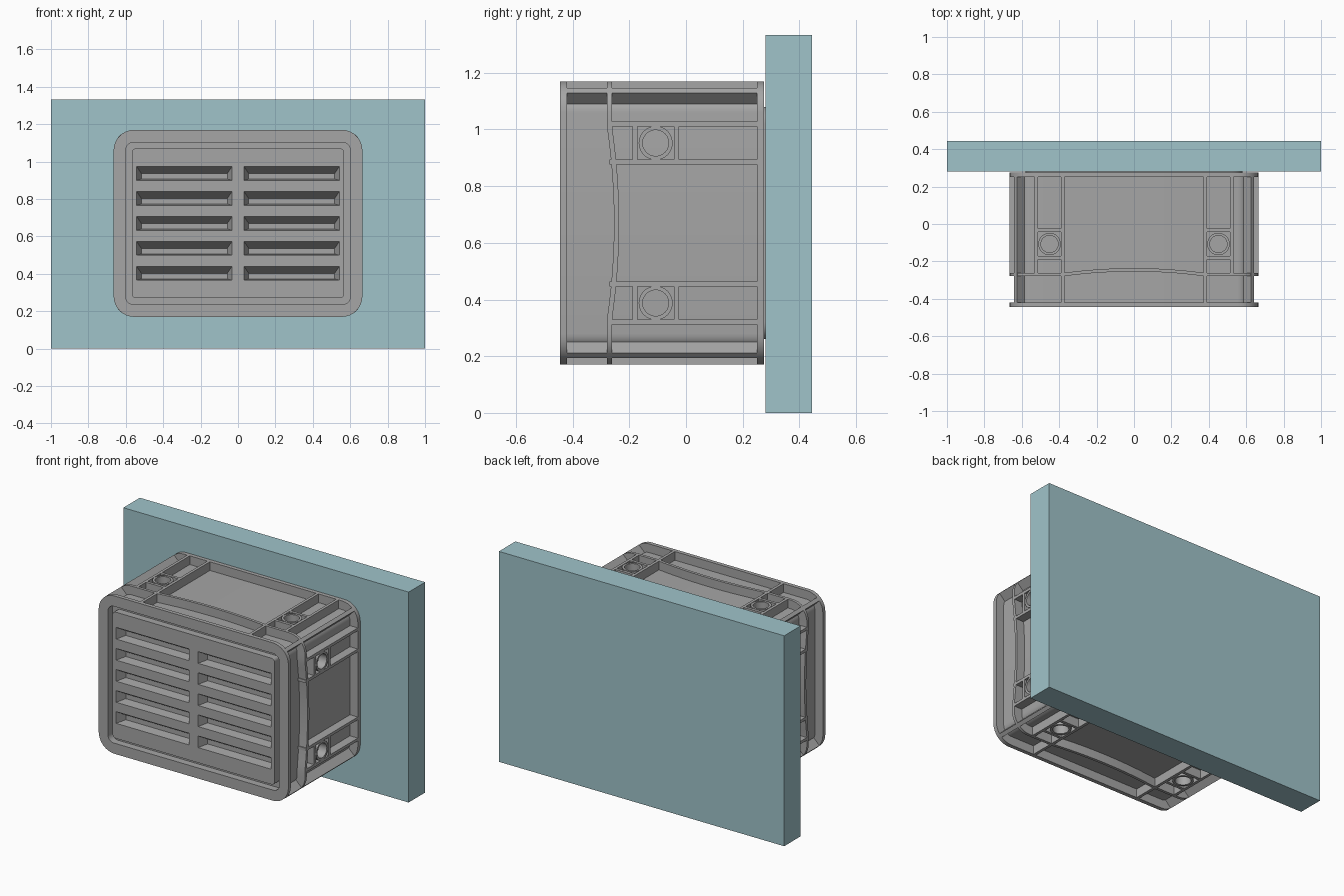
import bpy, bmesh
from math import cos, sin, pi, radians
from mathutils import Matrix, Vector

cube = bpy.data.objects.get("Cube")
if cube:
    bpy.data.objects.remove(cube, do_unlink=True)

MID = 0.67                # height of the housing centre
HX, HZ, R = 0.665, 0.5, 0.11
DEPTH = 0.055             # pocket depth
FRONT, BACK = -0.42, 0.25  # inner faces of the end flanges
RING = -0.27


def material(name, rgb):
    m = bpy.data.materials.new(name)
    m.use_nodes = True
    m.diffuse_color = (*rgb, 1)
    m.node_tree.nodes["Principled BSDF"].inputs["Base Color"].default_value = (*rgb, 1)
    return m


GREY = material("housing grey", (0.38, 0.38, 0.38))
TEAL = material("wall teal", (0.35, 0.55, 0.59))


def finish(bm, name, mat, smooth=False):
    bmesh.ops.recalc_face_normals(bm, faces=bm.faces)
    me = bpy.data.meshes.new(name)
    bm.to_mesh(me)
    bm.free()
    ob = bpy.data.objects.new(name, me)
    bpy.context.collection.objects.link(ob)
    me.materials.append(mat)
    if smooth:
        shade(ob)
    return ob


def shade(ob):
    bpy.ops.object.select_all(action='DESELECT')
    ob.select_set(True)
    bpy.context.view_layer.objects.active = ob
    bpy.ops.object.shade_smooth_by_angle(angle=radians(30))


def rounded(hx, hz, r, sub=1, seg=8):
    """Rounded rectangle outline as (x, z) offsets from the centre."""
    arcs = []
    for i, (sx, sz) in enumerate([(1, 1), (-1, 1), (-1, -1), (1, -1)]):
        a0 = i * pi / 2
        arcs.append([Vector((sx * (hx - r) + r * cos(a0 + k * pi / 2 / seg),
                             sz * (hz - r) + r * sin(a0 + k * pi / 2 / seg)))
                     for k in range(seg + 1)])
    pts = []
    for i, arc in enumerate(arcs):
        nxt = arcs[(i + 1) % 4][0]
        pts += arc + [arc[-1].lerp(nxt, k / sub) for k in range(1, sub)]
    return pts


def loft(bm, loops, closed=False):
    rows = [[bm.verts.new(p) for p in loop] for loop in loops]
    n = len(rows[0])
    pairs = list(zip(rows, rows[1:])) + ([(rows[-1], rows[0])] if closed else [])
    for a, b in pairs:
        for i in range(n):
            j = (i + 1) % n
            bm.faces.new((a[i], a[j], b[j], b[i]))
    if not closed:
        bm.faces.new(rows[0])
        bm.faces.new(rows[-1])


def box(bm, centre, size, rot=None):
    m = Matrix.Translation(centre) @ (rot or Matrix()) @ Matrix.Diagonal((*size, 1))
    bmesh.ops.create_cube(bm, size=1, matrix=m)


# Wall slab
bm = bmesh.new()
box(bm, (0, 0.3625, 0.6667), (2, 0.165, 1.3333))
finish(bm, "wall_slab", TEAL)

# Housing: one loft from the front panel, through the groove, flanges and core, to the back pad
sections = [
    (0.567, 0.4, 0.02, -0.445), (0.567, 0.4, 0.02, -0.4),
    (0.6, 0.433, 0.04, -0.4), (0.6, 0.433, 0.04, -0.445),
    (HX, HZ, R, -0.445), (HX, HZ, R, FRONT),
    (HX - DEPTH, HZ - DEPTH, R - DEPTH, FRONT), (HX - DEPTH, HZ - DEPTH, R - DEPTH, BACK),
    (HX, HZ, R, BACK), (HX, HZ, R, 0.275),
    (0.58, 0.41, 0.06, 0.275), (0.58, 0.41, 0.06, 0.281),
]
bm = bmesh.new()
loft(bm, [[(p.x, y, MID + p.y) for p in rounded(hx, hz, r)] for hx, hz, r, y in sections])
housing = finish(bm, "housing", GREY)

# Tapered louvre slots cut into the front panel
bm = bmesh.new()
for side in (-1, 1):
    for row in range(-2, 3):
        cx, cz = side * 0.287, MID + row * 0.1335
        rings = []
        for y, hx, top, low in [(-0.455, 0.259, 0.041, -0.038),
                                (-0.445, 0.255, 0.037, -0.037), (-0.385, 0.23, 0, -0.03)]:
            rings.append([(cx - hx, y, cz + low), (cx + hx, y, cz + low),
                          (cx + hx, y, cz + top), (cx - hx, y, cz + top)])
        loft(bm, rings)
cutter = finish(bm, "slot_cutter", GREY)
cutter.hide_render = True
mod = housing.modifiers.new("slots", 'BOOLEAN')
mod.object, mod.operation, mod.solver = cutter, 'DIFFERENCE', 'EXACT'
shade(housing)
bpy.ops.object.modifier_apply(modifier=mod.name)
bpy.data.objects.remove(cutter, do_unlink=True)


# Middle ring, bowed backwards along the middle of every side
def bow(p):
    t = p.x / 0.375 if abs(p.y) > HZ - 0.001 else p.y / 0.34 if abs(p.x) > HX - 0.001 else 1
    return 0.025 * max(0, 1 - t * t)


bm = bmesh.new()
outer = rounded(HX, HZ, R, sub=24)
inner = rounded(HX - 0.06, HZ - 0.06, R - 0.06, sub=24)
loft(bm, [[(p.x, RING + dy + bow(o), MID + p.y) for p, o in zip(loop, outer)]
          for loop, dy in [(outer, -0.009), (outer, 0.009), (inner, 0.009), (inner, -0.009)]],
     closed=True)
finish(bm, "middle_ring", GREY, True)

# Ribs and screw bosses on the four sides
T, D = 0.018, 0.06
ribs, bosses = bmesh.new(), bmesh.new()


def side_rib(axis, s, u, y0, y1, width):
    """Upright rib at offset u along the side, spanning y0 to y1."""
    yc, ly = (y0 + y1) / 2, y1 - y0
    if axis == 'x':
        box(ribs, (s * (HX - D / 2), yc, MID + u), (D, ly, width))
    else:
        box(ribs, (u, yc, MID + s * (HZ - D / 2)), (width, ly, D))


def boss(axis, s, u, y):
    loops = []
    for r, h in [(0.06, -D), (0.06, 0), (0.046, 0), (0.046, -D)]:
        loop = []
        for k in range(24):
            a = k * pi / 12
            v, w = u + r * cos(a), y + r * sin(a)
            loop.append((s * (HX + h), w, MID + v) if axis == 'x' else (v, w, MID + s * (HZ + h)))
        loops.append(loop)
    loft(bosses, loops, closed=True)


for axis, near, far in [('x', 0.2155, 0.349), ('z', 0.381, 0.522)]:
    for s in (-1, 1):
        for m in (-1, 1):
            side_rib(axis, s, m * near, RING if axis == 'x' else FRONT, BACK, T)
            side_rib(axis, s, m * far, RING, BACK, T)
            mid = (near + far) / 2
            for y in (-0.18, -0.034):
                side_rib(axis, s, m * mid, y - T / 2, y + T / 2, far - near)
            boss(axis, s, m * mid, -0.107)

# Diagonal ribs at the rounded corners
for sx in (-1, 1):
    for sz in (-1, 1):
        d = (R - D / 2) * cos(pi / 4)
        box(ribs, (sx * (HX - R + d), (FRONT + BACK) / 2, MID + sz * (HZ - R + d)),
            (D, BACK - FRONT, 0.024), Matrix.Rotation(-sx * sz * pi / 4, 4, 'Y'))

finish(ribs, "side_ribs", GREY)
finish(bosses, "screw_bosses", GREY, True)
